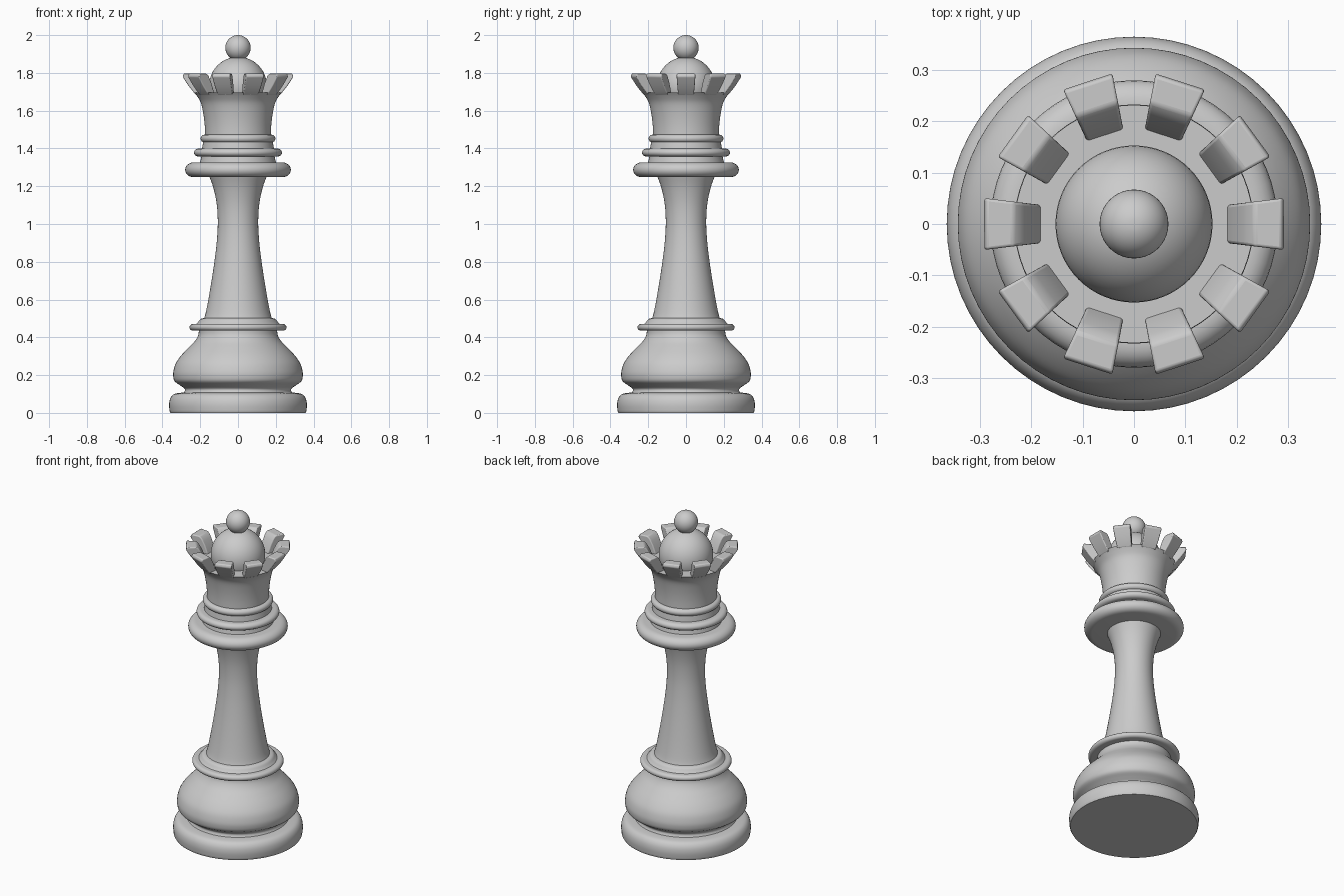
import bpy, bmesh
from math import sin, cos, pi, radians, tau

if "Cube" in bpy.data.objects:
    bpy.data.objects.remove(bpy.data.objects["Cube"])

SEG = 64


def finish(name, bm, angle=40):
    bmesh.ops.recalc_face_normals(bm, faces=bm.faces)
    me = bpy.data.meshes.new(name)
    bm.to_mesh(me)
    bm.free()
    ob = bpy.data.objects.new(name, me)
    bpy.context.collection.objects.link(ob)
    bpy.ops.object.select_all(action='DESELECT')
    bpy.context.view_layer.objects.active = ob
    ob.select_set(True)
    bpy.ops.object.shade_smooth_by_angle(angle=radians(angle))
    return ob


def curve(pts, n=4):
    """Smooth Catmull-Rom curve through (radius, z) points."""
    p = [pts[0]] + list(pts) + [pts[-1]]
    out = []
    for a, b, c, d in zip(p, p[1:], p[2:], p[3:]):
        for i in range(n):
            t = i / n
            out.append(tuple(0.5 * (2 * b[k] + (c[k] - a[k]) * t
                             + (2 * a[k] - 5 * b[k] + 4 * c[k] - d[k]) * t * t
                             + (3 * b[k] - a[k] - 3 * c[k] + d[k]) * t ** 3)
                             for k in (0, 1)))
    return out + [pts[-1]]


def lathe(name, profile):
    """Turn a profile around z, closed to the axis at both ends."""
    bm = bmesh.new()
    pts = [(0, profile[0][1])] + [q for q in profile if q[0] > 1e-4] + [(0, profile[-1][1])]
    vs = [bm.verts.new((r, 0, z)) for r, z in pts]
    es = [bm.edges.new(e) for e in zip(vs, vs[1:])]
    bmesh.ops.spin(bm, geom=vs + es, cent=(0, 0, 0), axis=(0, 0, 1),
                   angle=tau, steps=SEG, use_merge=False)
    bmesh.ops.remove_doubles(bm, verts=bm.verts, dist=1e-5)
    return finish(name, bm)


def ring(name, r, z, h, b):
    """Round-edged disc: outer radius r, half height h, edge bulge b."""
    lathe(name, [(r - b + b * cos(a), z + h * sin(a))
                 for a in (-pi / 2 + pi * i / 12 for i in range(13))])


def ball(name, r, z):
    lathe(name, [(r * sin(a), z - r * cos(a)) for a in (pi * i / 24 for i in range(1, 24))])


# base and body
lathe("foot", [(0.358, 0)] + curve([(0.362, 0.008), (0.365, 0.045), (0.358, 0.078),
                                    (0.338, 0.1), (0.30, 0.107)]))
lathe("bulb", curve([(0.29, 0.1), (0.281, 0.125), (0.305, 0.145), (0.335, 0.167),
                     (0.343, 0.195), (0.341, 0.225), (0.328, 0.265), (0.30, 0.305),
                     (0.262, 0.345), (0.23, 0.378), (0.211, 0.41), (0.207, 0.44)]))
ring("lower_ring", 0.257, 0.453, 0.018, 0.02)
lathe("shaft_foot", curve([(0.225, 0.465), (0.212, 0.48), (0.198, 0.497), (0.175, 0.503)]))
lathe("shaft", curve([(0.183, 0.49), (0.172, 0.525), (0.157, 0.60), (0.14, 0.70),
                      (0.125, 0.80), (0.113, 0.90), (0.107, 1.0), (0.112, 1.1),
                      (0.13, 1.19), (0.155, 1.26)]))

# collar rings
ring("collar", 0.28, 1.287, 0.039, 0.045)
lathe("collar_neck", [(0.205, 1.31), (0.195, 1.35), (0.19, 1.40), (0.18, 1.46)])
ring("middle_ring", 0.233, 1.378, 0.021, 0.025)
ring("upper_ring", 0.198, 1.452, 0.021, 0.022)

# flared cup
lathe("cup", curve([(0.174, 1.46), (0.176, 1.52), (0.183, 1.58), (0.196, 1.64),
                    (0.215, 1.675), (0.232, 1.697)]))

# ten crown teeth
section = curve([(0.222, 1.685), (0.234, 1.697), (0.264, 1.735), (0.293, 1.78)], 2) + \
    [(0.288, 1.796), (0.235, 1.796)] + \
    curve([(0.222, 1.785), (0.2, 1.745), (0.18, 1.69)], 2)
for i in range(10):
    bm = bmesh.new()
    a = tau * i / 10
    sides = []
    for s in (-1, 1):
        side = []
        for r, z in section:
            y = s * (0.037 + (r - 0.18) * 0.12)
            side.append(bm.verts.new((r * cos(a) - y * sin(a), r * sin(a) + y * cos(a), z)))
        sides.append(side)
        bm.faces.new(side)
    n = len(section)
    for k in range(n):
        j = (k + 1) % n
        bm.faces.new((sides[0][k], sides[0][j], sides[1][j], sides[1][k]))
    tooth = finish(f"crown_tooth_{i + 1}", bm)
    bev = tooth.modifiers.new("round_edges", 'BEVEL')
    bev.width, bev.segments, bev.angle_limit = 0.006, 3, radians(35)

# dome and finial
ball("dome", 0.153, 1.732)
ball("finial", 0.067, 1.933)
